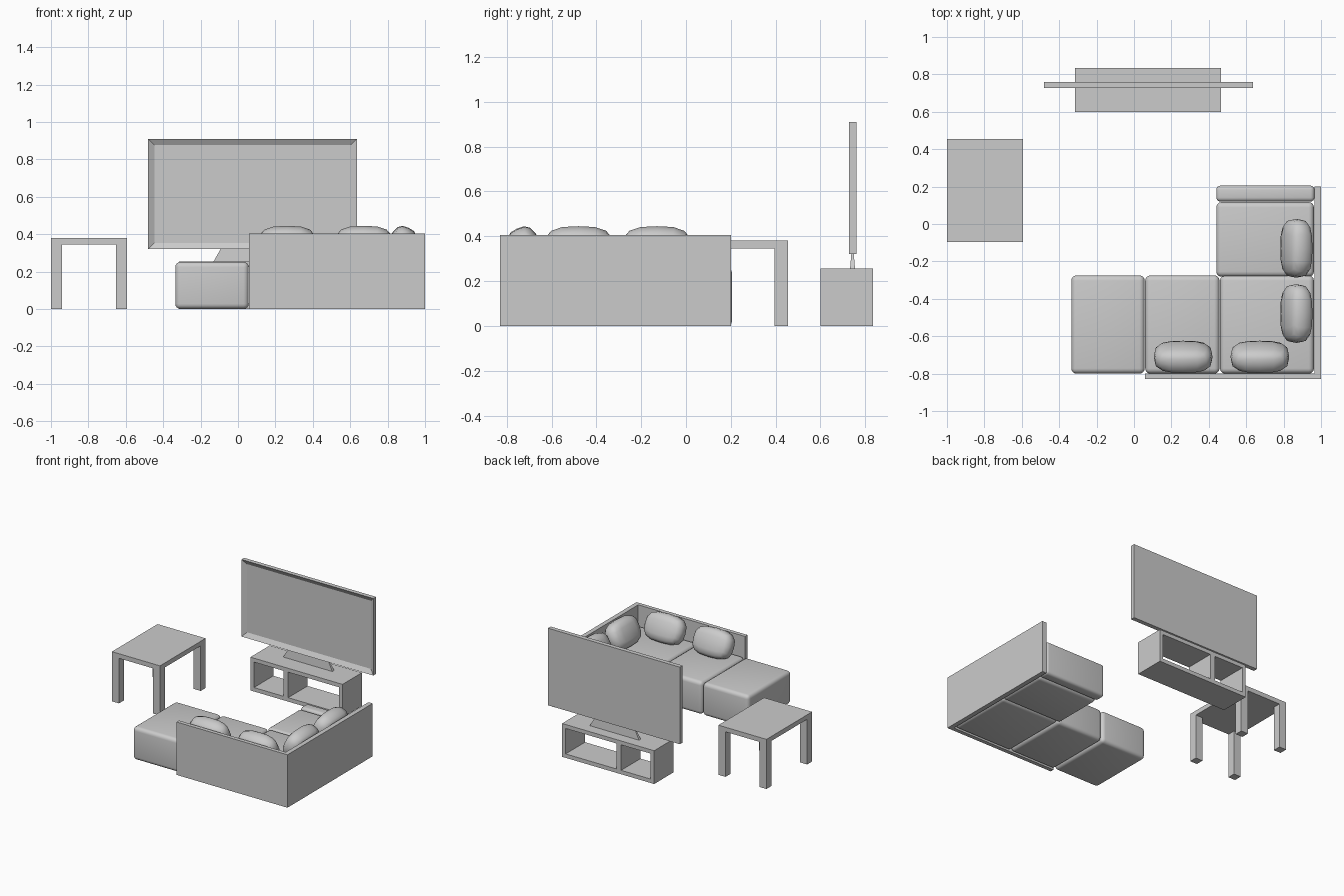
import bpy, bmesh
from mathutils import Matrix, Vector

if "Cube" in bpy.data.objects:
    bpy.data.objects.remove(bpy.data.objects["Cube"])


def finish(bm, name, smooth=False):
    bmesh.ops.recalc_face_normals(bm, faces=bm.faces)
    me = bpy.data.meshes.new(name)
    bm.to_mesh(me)
    bm.free()
    if smooth:
        me.polygons.foreach_set("use_smooth", [True] * len(me.polygons))
    ob = bpy.data.objects.new(name, me)
    bpy.context.collection.objects.link(ob)
    return ob


def cube(x, y, z):
    bm = bmesh.new()
    bmesh.ops.create_cube(bm, size=1)
    for v in bm.verts:
        v.co = Vector((r[0] + (c + 0.5) * (r[1] - r[0])) for c, r in zip(v.co, (x, y, z)))
    return bm


def box(name, x, y, z):
    return finish(cube(x, y, z), name)


def cushion(name, x, y, z, r=0.028):
    bm = cube(x, y, z)
    bmesh.ops.bevel(bm, geom=bm.edges[:], offset=r, segments=4, profile=0.5, affect='EDGES')
    return finish(bm, name, True)


def pillow(name, loc, turn):
    # plump rounded block, leaning back towards its local -y
    bm = bmesh.new()
    bmesh.ops.create_cube(bm, size=2)
    bmesh.ops.subdivide_edges(bm, edges=bm.edges[:], cuts=3, use_grid_fill=True)
    for v in bm.verts:
        n = sum(abs(c) ** 3 for c in v.co) ** (1 / 3)
        v.co = Vector((v.co.x * 0.157, v.co.y * 0.07, v.co.z * 0.106)) / n
    m = Matrix.Translation(loc) @ Matrix.Rotation(turn, 4, 'Z') @ Matrix.Rotation(0.436, 4, 'X')
    bmesh.ops.transform(bm, matrix=m, verts=bm.verts)
    return finish(bm, name, True)


# Corner sofa: panels, seats, arm
box("sofa_back_panel", (0.06, 0.965), (-0.83, -0.80), (0, 0.405))
box("sofa_side_panel", (0.965, 1.0), (-0.83, 0.20), (0, 0.405))
for name, x in (("chaise_seat", (-0.335, 0.057)), ("middle_seat", (0.06, 0.457)), ("corner_seat", (0.46, 0.962))):
    cushion(name, x, (-0.80, -0.275), (0, 0.252))
cushion("side_seat", (0.44, 0.962), (-0.282, 0.117), (0, 0.252))
cushion("sofa_arm", (0.44, 0.965), (0.12, 0.205), (0, 0.258), 0.022)

# Pillows along the back and the side
for i, x in enumerate((0.263, 0.673)):
    pillow(f"back_pillow_{i + 1}", (x, -0.71, 0.338), 0)
for i, y in enumerate((-0.479, -0.13)):
    pillow(f"side_pillow_{i + 1}", (0.868, y, 0.338), 1.5708)

# Side table
tx, ty, leg = (-1.0, -0.593), (-0.097, 0.455), 0.06
box("table_top", tx, ty, (0.345, 0.38))
for i, x in enumerate((tx[0], tx[1] - leg)):
    for j, y in enumerate((ty[0], ty[1] - leg)):
        box(f"table_leg_{i}{j}", (x, x + leg), (y, y + leg), (0, 0.345))

# Media cabinet, open front to back
cx, cy = (-0.315, 0.465), (0.60, 0.835)
box("cabinet_top", cx, cy, (0.225, 0.255))
box("cabinet_bottom", cx, cy, (0, 0.03))
for name, x, w in (("cabinet_left", cx[0], 0.03), ("cabinet_divider", -0.035, 0.04), ("cabinet_right", cx[1] - 0.03, 0.03)):
    box(name, (x, x + w), cy, (0.03, 0.225))

# Television with sloped recessed frame
bm = cube((-0.48, 0.637), (0.727, 0.76), (0.32, 0.91))
bm.normal_update()
front = [f for f in bm.faces if f.calc_center_median().y < 0.73]
bmesh.ops.inset_region(bm, faces=front, thickness=0.048, depth=0)
for v in front[0].verts:
    v.co.y += 0.02
finish(bm, "television_screen")

# Tapered television stand
bm = cube((-0.13, 0.287), (0.732, 0.754), (0.255, 0.322))
for v in bm.verts:
    if v.co.z > 0.3:
        v.co.x = 0.0785 + (v.co.x - 0.0785) * 0.82
        v.co.y = 0.743 + (v.co.y - 0.743) * 0.5
finish(bm, "television_stand")
